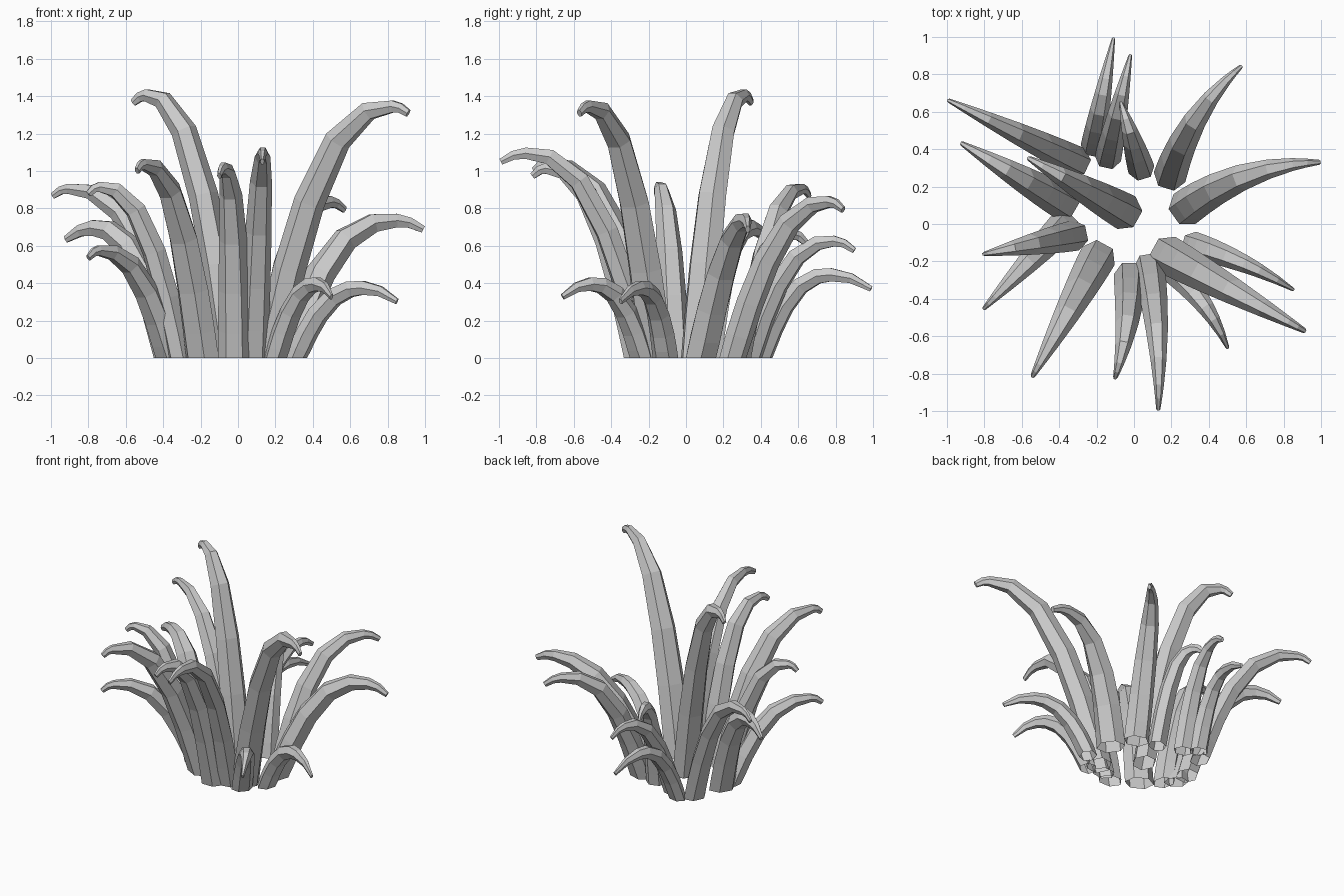
import bpy
import bmesh
from mathutils import Vector

cube = bpy.data.objects.get("Cube")
if cube:
    bpy.data.objects.remove(cube, do_unlink=True)

# One plain grey for every leaf
grey = bpy.data.materials.new("leaf grey")
grey.use_nodes = True
colour = (0.6, 0.6, 0.6, 1)
grey.diffuse_color = colour
shader = next(n for n in grey.node_tree.nodes if n.type == "BSDF_PRINCIPLED")
shader.inputs["Base Color"].default_value = colour

# Flattened six-sided cross-section: across the leaf, through the leaf
SECTION = [(1, 0), (.5, .7), (-.5, .7), (-1, 0), (-.5, -.7), (.5, -.7)]
RISE = [0, .06, .16, .32, .55, .8, 1]


def leaf_path(base, tip, peak, crest, bow):
    """Centre line: steep rise to the crest, then a slightly drooping tip."""
    run = tip - base
    side = Vector((-run.y, run.x)).normalized()
    droop = .15 * (1 - crest) + .02
    steps = [(crest * u, peak * (1 - (1 - u) ** 2.5)) for u in RISE]
    steps += [(crest + (1 - crest) * v, peak - droop * v * v) for v in (.5, 1)]
    points = []
    for s, z in steps:
        flat = base + run * s + side * bow * 4 * s * (1 - s)
        points.append(Vector((flat.x, flat.y, z)))
    return points


def half_width(s, width):
    """Nearly constant low down, narrowing steadily to a blunt tip."""
    return width / 2 * (1.1 - .95 * s ** 1.4)


def build_leaf(name, bx, by, tx, ty, peak, crest, width, bow):
    base, tip = Vector((bx, by)), Vector((tx, ty))
    path = leaf_path(base, tip, peak - .025, crest, bow)
    reach = (tip - base).length
    bm = bmesh.new()
    rings = []
    last = len(path) - 1
    for i, point in enumerate(path):
        # The foot is cut level with the ground
        if i == 0:
            tangent = Vector((0, 0, 1))
        else:
            tangent = (path[min(i + 1, last)] - path[i - 1]).normalized()
        heading = path[min(i + 1, last)] - path[max(i - 1, 0)]
        across = Vector((-heading.y, heading.x, 0)).normalized()
        through = tangent.cross(across)
        s = min(1, (point.xy - base).length / reach)
        r = half_width(s, width)
        depth = r * (1 + .4 * s) + .008 * s
        rings.append([bm.verts.new(point + across * a * r + through * b * depth)
                      for a, b in SECTION])
    for low, high in zip(rings, rings[1:]):
        for k in range(len(SECTION)):
            j = (k + 1) % len(SECTION)
            bm.faces.new((low[k], low[j], high[j], high[k]))
    # The tip is closed and the foot is left open, as a hollow stalk
    bm.faces.new(rings[-1])
    bmesh.ops.recalc_face_normals(bm, faces=bm.faces)
    mesh = bpy.data.meshes.new(name)
    bm.to_mesh(mesh)
    bm.free()
    mesh.materials.append(grey)
    leaf = bpy.data.objects.new(name, mesh)
    bpy.context.collection.objects.link(leaf)


# Foot x, y, tip x, y, crest height, crest position, width, sideways bow
LEAVES = {
    "back_low_leaf": (-.22, .41, -.11, .99, .47, .63, .12, 0),
    "back_middle_leaf": (-.14, .35, -.02, .9, .65, .8, .13, 0),
    "back_inner_leaf": (.04, .29, -.07, .65, .69, .75, .13, 0),
    "back_left_leaf": (.19, .25, .57, .84, .86, .85, .16, .05),
    "left_leaf": (.27, .08, .99, .33, .76, .82, .18, .06),
    "left_low_leaf": (.31, -.11, .85, -.35, .4, .65, .13, .02),
    "front_left_tall_leaf": (.17, -.16, .91, -.57, 1.37, .89, .19, 0),
    "front_left_low_leaf": (.2, -.24, .5, -.66, .42, .68, .13, .03),
    "front_tall_leaf": (.08, -.22, .13, -.99, 1.12, .83, .15, .02),
    "front_leaf": (-.02, -.27, -.1, -.82, 1.04, .86, .16, .02),
    "front_right_leaf": (-.19, -.17, -.54, -.81, 1.06, .91, .18, 0),
    "right_low_leaf": (-.37, 0, -.8, -.45, .6, .87, .15, 0),
    "right_front_leaf": (-.31, -.06, -.8, -.16, .94, .88, .15, 0),
    "right_leaf": (-.37, .11, -.92, .43, .72, .73, .17, 0),
    "back_right_leaf": (-.3, .33, -.99, .66, .93, .88, .15, 0),
    "centre_tall_leaf": (-.04, .06, -.56, .35, 1.43, .87, .18, 0),
}
for name, shape in LEAVES.items():
    build_leaf(name, *shape)
